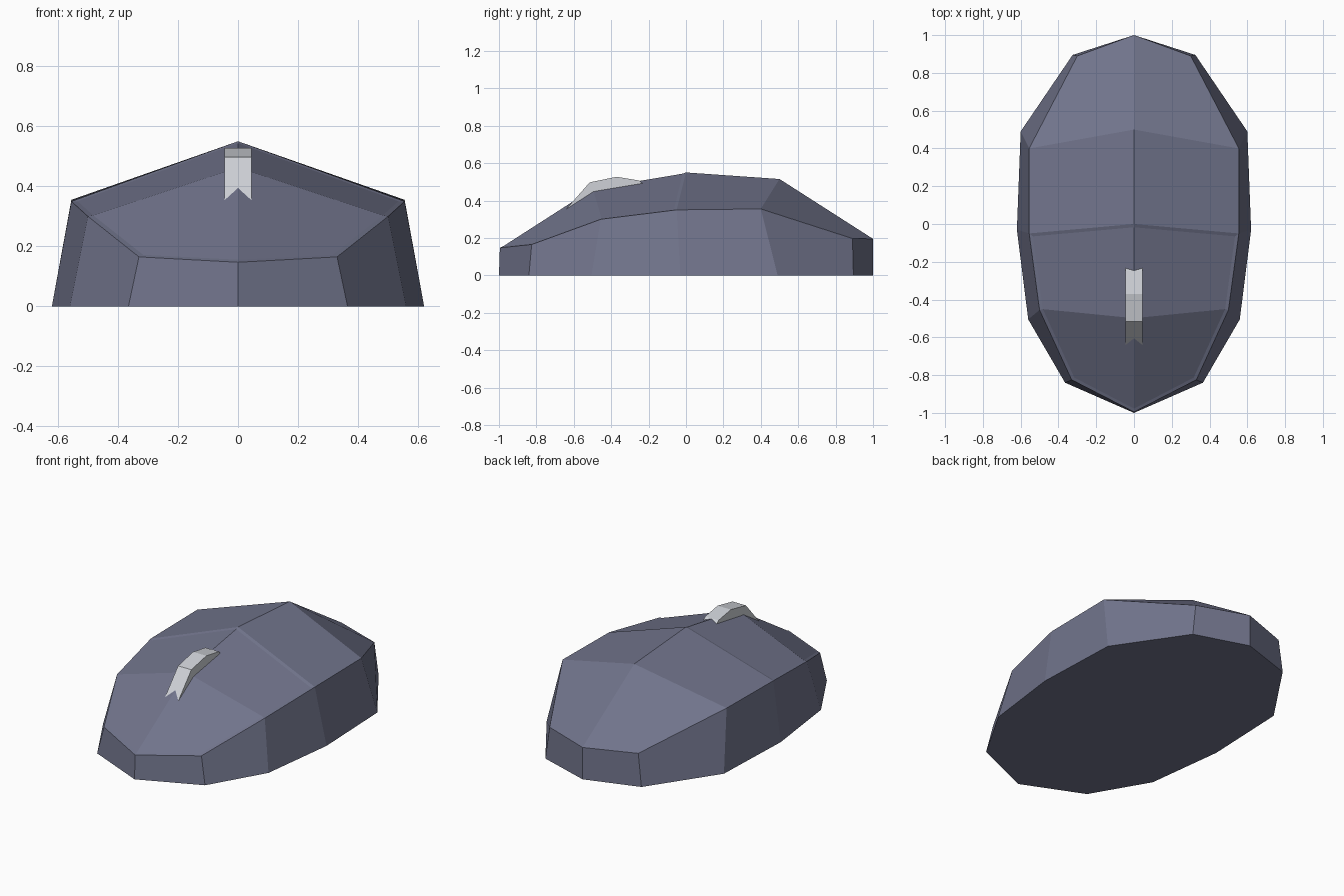
import bpy, bmesh

if "Cube" in bpy.data.objects:
    bpy.data.objects.remove(bpy.data.objects["Cube"])


def material(name, rgb):
    m = bpy.data.materials.new(name)
    m.diffuse_color = (*rgb, 1)
    m.use_nodes = True
    m.node_tree.nodes["Principled BSDF"].inputs["Base Color"].default_value = m.diffuse_color
    return m


def finish(name, bm, mat):
    bmesh.ops.recalc_face_normals(bm, faces=bm.faces)
    me = bpy.data.meshes.new(name)
    bm.to_mesh(me)
    bm.free()
    me.materials.append(mat)
    ob = bpy.data.objects.new(name, me)
    bpy.context.collection.objects.link(ob)


slate = material("slate blue grey", (0.165, 0.175, 0.26))
silver = material("light silver", (0.62, 0.64, 0.68))

# Half outlines, front to back: base, rim and the centre ridge
base = [(0, -1, 0), (.365, -.84, 0), (.56, -.505, 0), (.62, -.03, 0),
        (.60, .49, 0), (.325, .895, 0), (0, 1, 0)]
rim = [(0, -.995, .147), (.33, -.825, .165), (.50, -.455, .30), (.555, -.05, .35),
       (.555, .40, .355), (.30, .89, .197), (0, 1, .195)]
ridge = [(0, -.5, .467), (0, 0, .55), (0, .5, .515)]

# Mouse shell: side walls, sloped top panels and flat underside
bm = bmesh.new()
for side in (1, -1):
    b, r, t = [[bm.verts.new((x * side, y, z)) for x, y, z in row]
               for row in (base, rim, ridge)]
    for i in range(6):
        bm.faces.new((b[i], b[i + 1], r[i + 1], r[i]))
    bm.faces.new(b)
    bm.faces.new((r[0], r[1], r[2], t[0]))
    bm.faces.new((t[0], r[2], r[3], t[1]))
    bm.faces.new((t[1], r[3], r[4], t[2]))
    bm.faces.new((t[2], r[4], r[5], r[6]))
bmesh.ops.remove_doubles(bm, verts=bm.verts, dist=.0001)
bmesh.ops.recalc_face_normals(bm, faces=bm.faces)

# Front button area: slightly sunk inside a thin border
front = [f for f in bm.faces if f.normal.z > .5 and f.calc_center_median().y < -.1]
bmesh.ops.inset_region(bm, faces=front, thickness=.018, depth=-.004,
                       use_even_offset=True)
finish("mouse_shell", bm, slate)

# Scroll wheel: faceted arc standing out of the ridge
profile = [(-.64, .355), (-.515, .497), (-.37, .527), (-.25, .507), (-.22, .48), (-.4, .35)]
bm = bmesh.new()
left, right = [[bm.verts.new((x, y, z)) for y, z in profile] for x in (-.045, .045)]
bm.faces.new(left)
bm.faces.new(right)
for i in range(len(profile)):
    j = (i + 1) % len(profile)
    bm.faces.new((left[i], left[j], right[j], right[i]))
finish("scroll_wheel", bm, silver)
